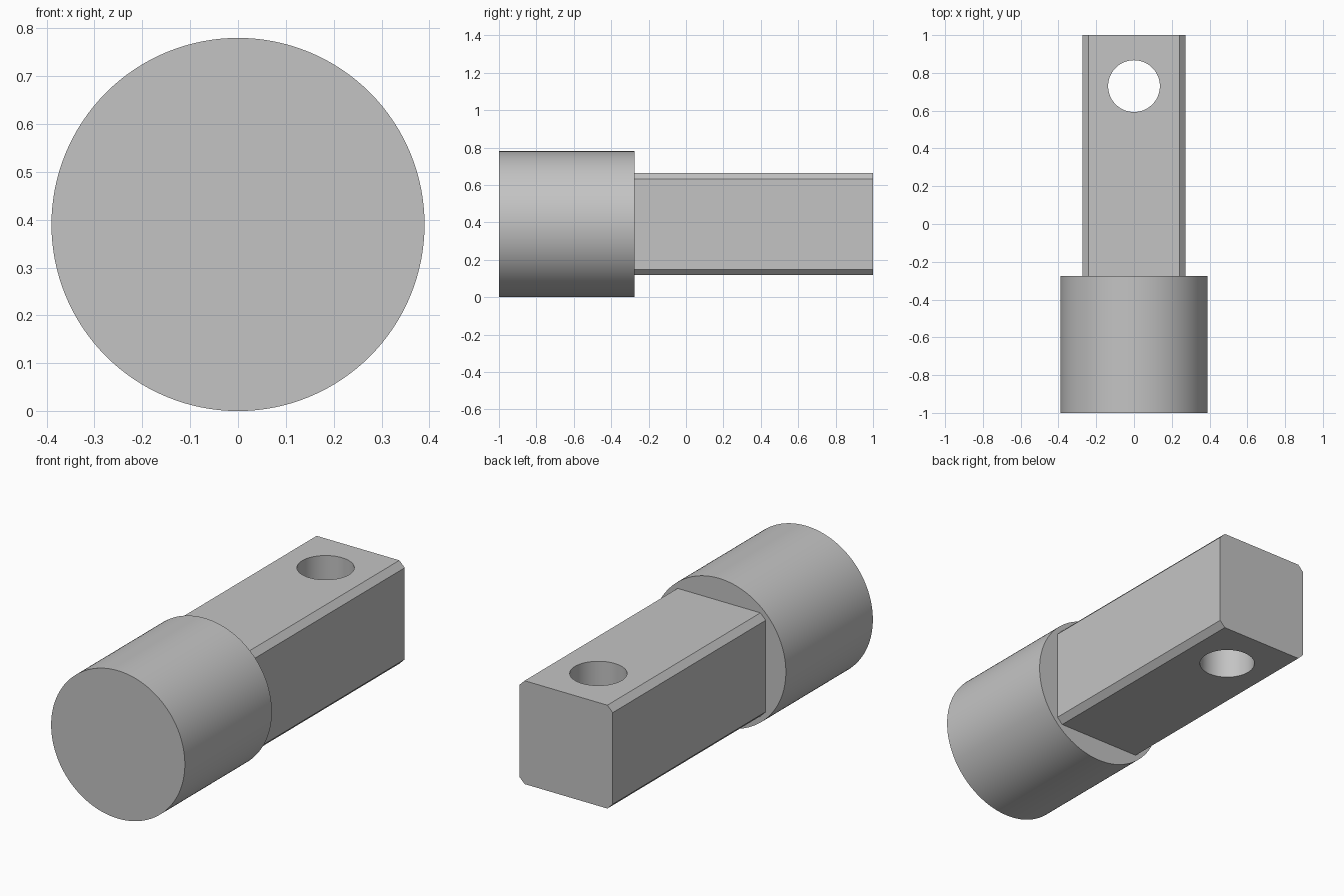
import bpy, bmesh, math
from mathutils import Vector

cube = bpy.data.objects.get("Cube")
if cube:
    bpy.data.objects.remove(cube, do_unlink=True)

AXIS_Z = 0.39       # height of the long axis
HEAD_RADIUS = 0.39
SHOULDER_Y = -0.275  # where the head meets the shank
SHANK_WIDTH = 0.545
CHAMFER = 0.031
HOLE_Y, HOLE_RADIUS = 0.73, 0.137

# Plain grey metal
grey = bpy.data.materials.new("grey metal")
grey.use_nodes = True
grey.diffuse_color = (0.55, 0.55, 0.55, 1)
grey.node_tree.nodes["Principled BSDF"].inputs["Base Color"].default_value = grey.diffuse_color


def smooth(obj):
    bpy.ops.object.select_all(action="DESELECT")
    obj.select_set(True)
    bpy.context.view_layer.objects.active = obj
    bpy.ops.object.shade_smooth_by_angle(angle=math.radians(30))


def cylinder(name, radius, depth, location, rotation=(0, 0, 0)):
    bpy.ops.mesh.primitive_cylinder_add(vertices=128, radius=radius, depth=depth,
                                        location=location, rotation=rotation)
    obj = bpy.context.object
    obj.name = name
    obj.data.materials.append(grey)
    return obj


# Round head
head = cylinder("round_head", HEAD_RADIUS, SHOULDER_Y + 1,
                (0, (SHOULDER_Y - 1) / 2, AXIS_Z), (math.pi / 2, 0, 0))
smooth(head)

# Square shank, set slightly into the head, with its long edges chamfered
start = SHOULDER_Y - 0.02
bm = bmesh.new()
bmesh.ops.create_cube(bm, size=1)
bmesh.ops.scale(bm, vec=Vector((SHANK_WIDTH, 1 - start, SHANK_WIDTH)), verts=bm.verts)
bmesh.ops.translate(bm, vec=Vector((0, (1 + start) / 2, AXIS_Z)), verts=bm.verts)
long_edges = [e for e in bm.edges if abs(e.verts[0].co.y - e.verts[1].co.y) > 0.5]
bmesh.ops.bevel(bm, geom=long_edges, offset=CHAMFER, segments=1, affect="EDGES")
mesh = bpy.data.meshes.new("square_shank")
bm.to_mesh(mesh)
bm.free()
mesh.materials.append(grey)
shank = bpy.data.objects.new("square_shank", mesh)
bpy.context.collection.objects.link(shank)

# Cross hole through the shank
cutter = cylinder("hole_cutter", HOLE_RADIUS, 1, (0, HOLE_Y, AXIS_Z))
cutter.hide_render = True
hole = shank.modifiers.new("cross_hole", "BOOLEAN")
hole.operation = "DIFFERENCE"
hole.solver = "EXACT"
hole.object = cutter
bpy.context.view_layer.objects.active = shank
bpy.ops.object.modifier_apply(modifier=hole.name)
bpy.data.objects.remove(cutter, do_unlink=True)
smooth(shank)
